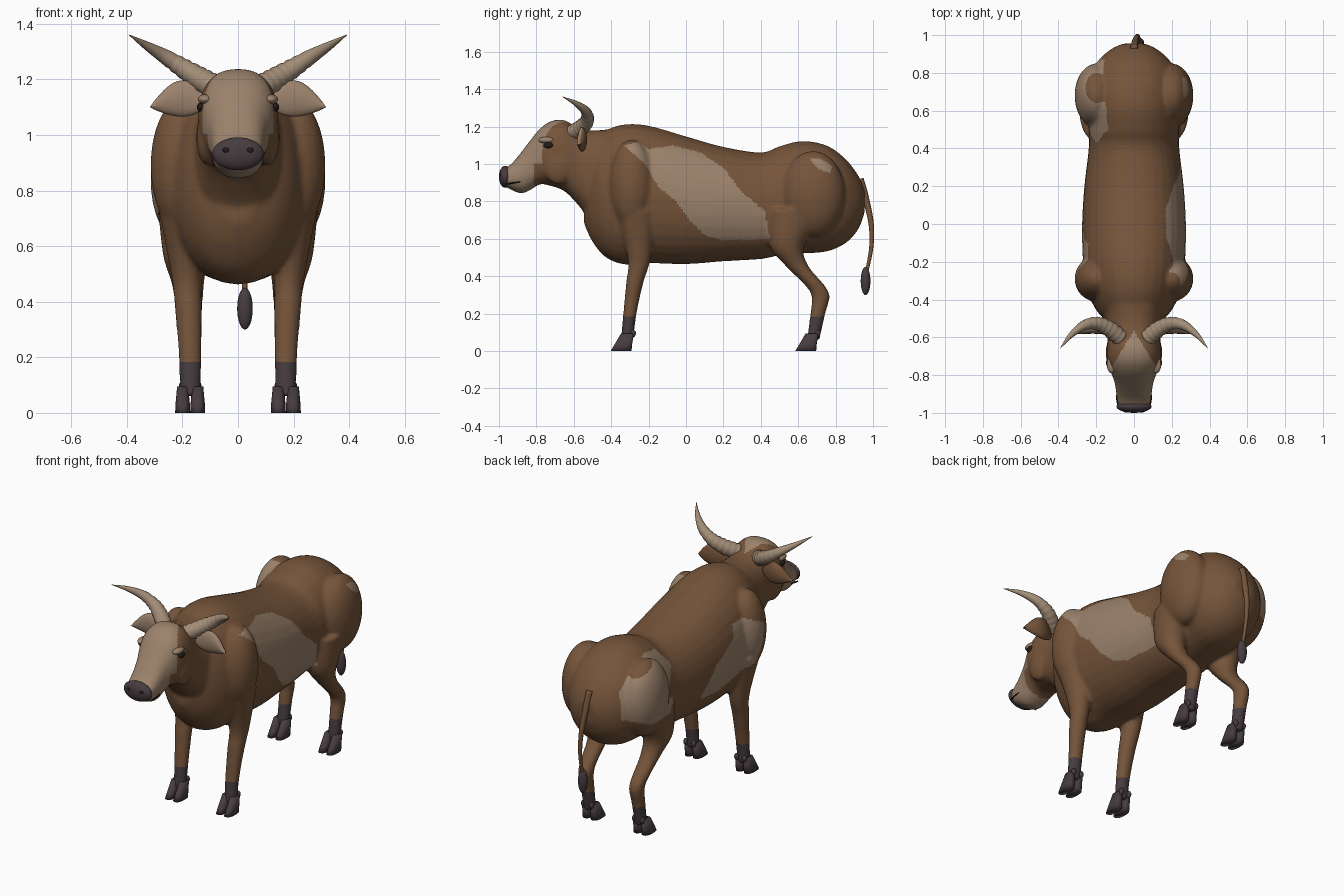
import bpy, bmesh
from math import cos, sin, pi
from mathutils import Vector, Matrix

if "Cube" in bpy.data.objects:
    bpy.data.objects.remove(bpy.data.objects["Cube"], do_unlink=True)

X, Y, Z = Vector((1, 0, 0)), Vector((0, 1, 0)), Vector((0, 0, 1))


def material(name, r, g, b):
    mat = bpy.data.materials.new(name)
    mat.use_nodes = True
    mat.diffuse_color = (r, g, b, 1)
    shader = mat.node_tree.nodes["Principled BSDF"]
    shader.inputs["Base Color"].default_value = (r, g, b, 1)
    shader.inputs["Roughness"].default_value = 0.8
    return mat


brown = material("brown hide", .18, .09, .043)
tan = material("pale hide", .33, .225, .15)
dark = material("dark hoof", .062, .045, .05)
horn_color = material("horn", .36, .265, .185)
black = material("black", .015, .012, .012)


def smooth_rows(rows, steps=6):
    """Catmull-Rom interpolation of rows of numbers."""
    out = []
    for i in range(len(rows) - 1):
        a, b, c, d = (rows[max(0, min(len(rows) - 1, i + k))] for k in (-1, 0, 1, 2))
        for s in range(steps):
            t = s / steps
            out.append([q + .5 * t * (r - p + t * (2 * p - 5 * q + 4 * r - w + t * (3 * (q - r) + w - p)))
                        for p, q, r, w in zip(a, b, c, d)])
    return out + [list(rows[-1])]


def ring(center, u, v, power=2, count=32):
    """Superellipse loop spanned by the half axes u and v."""
    def bend(k):
        return (1 if k > 0 else -1) * abs(k) ** (2 / power)
    angles = [2 * pi * i / count for i in range(count)]
    return [Vector(center) + u * bend(cos(a)) + v * bend(sin(a)) for a in angles]


def loft(bm, rings):
    loops = [[bm.verts.new(p) for p in r] for r in rings]
    faces = [bm.faces.new((loops[0])), bm.faces.new(loops[-1])]
    for a, b in zip(loops, loops[1:]):
        for i in range(len(a)):
            j = (i + 1) % len(a)
            faces.append(bm.faces.new((a[i], a[j], b[j], b[i])))
    bmesh.ops.recalc_face_normals(bm, faces=faces)


def tube(bm, rows):
    """Round tube through rows of x, y, z, radius."""
    points = [Vector(r[:3]) for r in rows]
    rings = []
    for i, row in enumerate(rows):
        along = points[min(i + 1, len(rows) - 1)] - points[max(i - 1, 0)]
        u = along.cross(Y if abs(along.normalized().y) < .9 else X).normalized()
        v = along.cross(u).normalized()
        rings.append(ring(points[i], u * row[3], v * row[3], count=16))
    loft(bm, rings)


def ball(bm, center, radii):
    bmesh.ops.create_uvsphere(bm, u_segments=24, v_segments=16, radius=1,
                              matrix=Matrix.Translation(center) @ Matrix.Diagonal((*radii, 1)))


def finish(bm, name, *mats):
    mesh = bpy.data.meshes.new(name)
    bm.to_mesh(mesh)
    bm.free()
    for mat in mats:
        mesh.materials.append(mat)
    mesh.shade_smooth()
    obj = bpy.data.objects.new(name, mesh)
    bpy.context.collection.objects.link(obj)
    return obj


def inside(p, q, outline):
    hit = False
    for (a, b), (c, d) in zip(outline, outline[1:] + outline[:1]):
        if (b > q) != (d > q) and p < a + (q - b) * (c - a) / (d - b):
            hit = not hit
    return hit


# Body rows: y, bottom, top, half width
trunk = [(-.545, .68, .98, .07), (-.5, .585, 1.13, .16), (-.43, .502, 1.18, .215),
         (-.33, .463, 1.212, .25), (-.2, .47, 1.205, .27), (0, .465, 1.148, .275),
         (.2, .48, 1.092, .263), (.4, .492, 1.062, .24), (.5, .512, 1.095, .24),
         (.62, .522, 1.123, .245), (.75, .532, 1.1, .235), (.85, .575, 1.03, .2),
         (.92, .65, .94, .13), (.955, .74, .86, .06)]
head = [(-.38, .6, 1.19, .18), (-.5, .69, 1.18, .155), (-.58, .785, 1.195, .14),
        (-.65, .855, 1.235, .142), (-.72, .882, 1.23, .142), (-.78, .892, 1.19, .125),
        (-.83, .862, 1.13, .105), (-.88, .843, 1.065, .096), (-.93, .86, 1.005, .09),
        (-.975, .885, .97, .08)]
# Leg rows: x, y, z, half width, half depth
front_leg = [(.2, -.27, .75, .09, .11), (.185, -.25, .5, .056, .062), (.178, -.275, .36, .048, .046),
             (.172, -.3, .2, .041, .036), (.172, -.315, .06, .037, .034)]
hind_leg = [(.2, .6, .76, .09, .16), (.19, .54, .57, .08, .095), (.18, .59, .46, .058, .062),
            (.175, .69, .35, .046, .052), (.172, .72, .29, .042, .048), (.172, .705, .2, .038, .04),
            (.172, .68, .06, .036, .034)]

bm = bmesh.new()
for rows, power in ((trunk, 2.1), (head, 2.4)):
    loft(bm, [ring((0, y, (lo + hi) / 2), X * w, Z * (hi - lo) / 2, power)
              for y, lo, hi, w in smooth_rows(rows)])
for side in (1, -1):
    for leg in (front_leg, hind_leg):
        loft(bm, [ring((side * x, y, z), X * w, Y * d) for x, y, z, w, d in smooth_rows(leg)])
    ball(bm, (side * .2, -.29, .89), (.115, .12, .24))
    ball(bm, (side * .2, .68, .84), (.115, .17, .23))
    ball(bm, (side * .11, -.68, .99), (.04, .08, .1))

# Fuse the lofts into one skin
rough = finish(bm, "body_rough")
remesh = rough.modifiers.new("fuse", "REMESH")
remesh.mode = "VOXEL"
remesh.voxel_size = .0105
relax = rough.modifiers.new("relax", "SMOOTH")
relax.factor = .5
relax.iterations = 8
graph = bpy.context.evaluated_depsgraph_get()
bm = bmesh.new()
bm.from_object(rough, graph)
bpy.data.objects.remove(rough, do_unlink=True)

# Pale patches: side and outline in y, z
patches = [
    (1, [(-.33, 1.1), (-.25, 1.12), (-.2, 1.08), (-.07, 1.1), (.08, 1.06), (.2, .98), (.3, .85),
         (.42, .75), (.45, .6), (.2, .59), (.1, .62), (.02, .7), (-.05, .8), (-.15, .88), (-.22, 1)]),
    (1, [(.66, 1.03), (.72, 1.03), (.78, .99), (.77, .95), (.7, .98)]),
    (-1, [(-.1, 1), (-.2, 1), (-.31, .95), (-.3, .85), (-.27, .71), (.02, .65), (.21, .65), (.2, .69),
          (.09, .83), (-.08, .92)]),
    (-1, [(.5, 1.05), (.62, 1.07), (.8, 1), (.87, .92), (.88, .77), (.75, .72), (.55, .72),
          (.52, .82), (.43, .95)])]
for face in bm.faces:
    x, y, z = face.calc_center_median()
    blaze = z > 1 and abs(x) < .62 * (-.565 - y)
    if z < .18:
        face.material_index = 2
    elif y < -.81 or blaze or any(x * s > .1 and inside(y, z, o) for s, o in patches):
        face.material_index = 1
finish(bm, "body", brown, tan, dark)

# Hooves and dewclaws
for place, ankle in (("front", -.315), ("hind", .672)):
    for side, word in ((1, "left"), (-1, "right")):
        bm = bmesh.new()
        for toe in (-1, 1):
            cx = side * .172 + toe * .027
            rows = [(0, -.032, .027, .056), (.03, -.022, .026, .048), (.095, .002, .02, .034)]
            loft(bm, [ring((cx, ankle + dy, z), X * w, Y * d, 2.5) for z, dy, w, d in rows])
            ball(bm, (cx, ankle + .033, .095), (.014, .014, .02))
        finish(bm, f"{place}_{word}_hoof", dark)

# Horns, ears, eyes and brows
for side, word in ((1, "left"), (-1, "right")):
    path = smooth_rows([(.07, -.605, 1.165, .046), (.125, -.56, 1.195, .044), (.19, -.528, 1.235, .037),
                        (.26, -.535, 1.28, .027), (.33, -.585, 1.322, .015), (.392, -.66, 1.36, .001)], 8)
    for i, row in enumerate(path):
        row[0] *= side
        if i < 24 and i % 3 == 0:
            row[3] *= .92
    bm = bmesh.new()
    tube(bm, path)
    finish(bm, f"{word}_horn", horn_color)

    bm = bmesh.new()
    leaf = []
    for i in range(17):
        t = i / 16
        width = .016 * (1 - t) + .056 * sin(pi * t ** .85) ** .9
        center = (side * (.12 + .197 * t), -.575 + .02 * sin(pi * t), 1.12 + .02 * sin(pi * t) - .02 * t)
        leaf.append(ring(center, Z * width, Y * (.008 + .018 * sin(pi * t)), count=24))
    loft(bm, leaf)
    for face in bm.faces:
        face.material_index = 1 if face.normal.y < .05 else 0
    finish(bm, f"{word}_ear", brown, tan)

    bm = bmesh.new()
    ball(bm, (side * .134, -.735, 1.1), (.014, .026, .016))
    finish(bm, f"{word}_eye", black)
    bm = bmesh.new()
    ball(bm, (side * .118, -.745, 1.128), (.026, .045, .018))
    finish(bm, f"{word}_brow", tan)
    bm = bmesh.new()
    ball(bm, (side * .042, -.99, .945), (.014, .009, .011))
    finish(bm, f"{word}_nostril", black)
    bm = bmesh.new()
    tube(bm, [(side * .086, -.955, .893, .004), (side * .092, -.92, .9, .004), (side * .09, -.885, .905, .002)])
    finish(bm, f"{word}_mouth_line", black)

# Muzzle pad
bm = bmesh.new()
ball(bm, (0, -.966, .932), (.093, .034, .059))
finish(bm, "nose", dark)

# Tail and tuft
bm = bmesh.new()
tube(bm, smooth_rows([(0, .93, .92, .02), (.005, .96, .82, .018), (.015, .99, .68, .014),
                      (.022, .99, .55, .011), (.025, .965, .42, .009)]))
finish(bm, "tail", brown)
bm = bmesh.new()
ball(bm, (.025, .96, .375), (.028, .026, .075))
finish(bm, "tail_tuft", dark)
